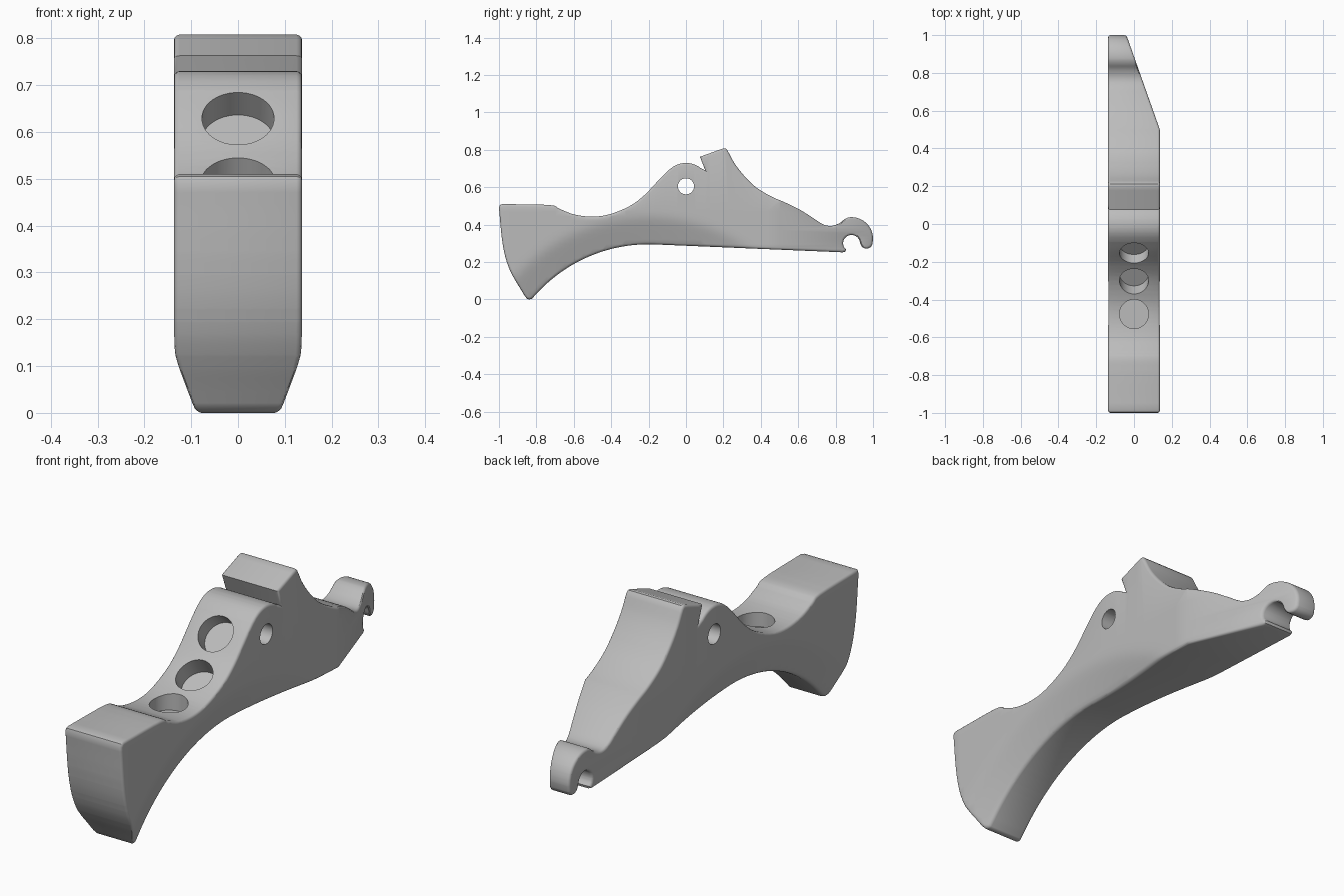
import bpy, bmesh
from math import sin, cos, radians, sqrt, hypot
from mathutils import Vector, Matrix

cube = bpy.data.objects.get("Cube")
if cube:
    bpy.data.objects.remove(cube, do_unlink=True)

HALF = 0.137
PIVOT = (0, 0.605)
ARCH = (-0.2, -0.515)
ARCH_R = 0.81


def arc(centre, r, start, end, n):
    """Points on an arc in the side plane, angles in degrees."""
    angles = [radians(start + (end - start) * i / n) for i in range(n + 1)]
    return [(centre[0] + r * cos(a), centre[1] + r * sin(a)) for a in angles]


def spline(points, n=4):
    """Smooth curve through the points."""
    p = [Vector(q) for q in points]
    p = [2 * p[0] - p[1]] + p + [2 * p[-1] - p[-2]]
    out = []
    for a, b, c, d in zip(p, p[1:], p[2:], p[3:]):
        for i in range(n):
            t = i / n
            out.append(tuple(b + (c - a) * t / 2
                             + (a - b * 2.5 + c * 2 - d / 2) * t * t
                             + (b * 1.5 - a / 2 - c * 1.5 + d / 2) * t ** 3))
    return out + [tuple(points[-1])]


# Side outline, clockwise from the toe
front = spline([(-0.862, 0.018), (-0.943, 0.16), (-0.98, 0.294), (-1, 0.49)])
saddle = spline([(-0.98, 0.51), (-0.73, 0.505), (-0.675, 0.484), (-0.6, 0.455),
                 (-0.505, 0.443), (-0.41, 0.455), (-0.3, 0.5), (-0.22, 0.56),
                 (-0.14, 0.645), (-0.095, 0.69)])
boss = arc(PIVOT, 0.125, 128, 50, 14) + [(0.103, 0.69)]
block = [(0.075, 0.763), (0.2, 0.808), (0.212, 0.807)]
back = spline([(0.222, 0.797), (0.26, 0.727), (0.315, 0.657), (0.377, 0.598),
               (0.457, 0.55), (0.527, 0.52), (0.607, 0.481), (0.677, 0.437),
               (0.73, 0.403), (0.773, 0.393), (0.815, 0.405), (0.845, 0.427)])
hook = (arc((0.885, 0.325), 0.115, 100, 0, 16)
        + arc((0.965, 0.305), 0.033, -15, -165, 8)
        + arc((0.885, 0.3), 0.045, 8, 205, 18))
lip = [(0.856, 0.267), (0.852, 0.256), (0.838, 0.252)]
arch = arc(ARCH, ARCH_R, 88, 138, 40)
toe = [(-0.825, 0.003), (-0.838, 0), (-0.85, 0.004)]
outline = front + [(-0.995, 0.505)] + saddle + boss + block + back + hook + lip + arch + toe

# Extruded body with rounded rims
bm = bmesh.new()
cap = bm.faces.new([bm.verts.new((-HALF, y, z)) for y, z in outline])
new = bmesh.ops.extrude_face_region(bm, geom=[cap], use_keep_orig=True)["geom"]
moved = [g for g in new if isinstance(g, bmesh.types.BMVert)]
bmesh.ops.translate(bm, verts=moved, vec=(2 * HALF, 0, 0))
bmesh.ops.recalc_face_normals(bm, faces=bm.faces)
rims = [e for e in bm.edges if any(len(f.verts) > 4 for f in e.link_faces)]
bmesh.ops.bevel(bm, geom=rims, offset=0.012, segments=3, profile=0.5,
                affect="EDGES", clamp_overlap=False)


def slice_mesh(co, no):
    geom = bm.verts[:] + bm.edges[:] + bm.faces[:]
    bmesh.ops.bisect_plane(bm, geom=geom, dist=1e-5, plane_co=co, plane_no=no)


# Cuts that let the sides bend: the taper line and the flared arch
slice_mesh((0, 0.5, 0), (0, 1, 0))
for i in range(56):
    slice_mesh((0, -0.947 + i * 0.025, 0), (0, 1, 0))
for i in range(19):
    slice_mesh((0, 0, 0.021 + i * 0.025), (0, 0, 1))

for v in bm.verts:
    side = 1 if v.co.x > 0 else -1
    # Conical chamfer along the arch
    t = ARCH_R + 0.145 - hypot(v.co.y - ARCH[0], v.co.z - ARCH[1])
    v.co.x -= side * 0.35 * (t + sqrt(t * t + 0.0004)) / 2
    # Taper of the left side toward the hook
    if side > 0 and v.co.y > 0.5:
        v.co.x -= (v.co.y - 0.5) * 0.354

mesh = bpy.data.meshes.new("lever_body")
bm.to_mesh(mesh)
bm.free()
body = bpy.data.objects.new("lever_body", mesh)
bpy.context.collection.objects.link(body)


def cutter(name, matrix, radius, bottom, top):
    """Cylinder along local z, subtracted from the body."""
    b = bmesh.new()
    shift = Matrix.Translation((0, 0, (bottom + top) / 2))
    bmesh.ops.create_cone(b, cap_ends=True, segments=48, radius1=radius,
                          radius2=radius, depth=top - bottom, matrix=matrix @ shift)
    m = bpy.data.meshes.new(name)
    b.to_mesh(m)
    b.free()
    ob = bpy.data.objects.new(name, m)
    ob.hide_render = True
    bpy.context.collection.objects.link(ob)
    mod = body.modifiers.new(name, "BOOLEAN")
    mod.operation, mod.solver, mod.object = "DIFFERENCE", "EXACT", ob
    return ob


# Pivot hole and three blind finger pockets
cutters = [cutter("pivot_cutter", Matrix.Translation((0, *PIVOT))
                  @ Matrix.Rotation(radians(90), 4, "Y"), 0.043, -1, 1)]
for y, z, tilt, depth in [(-0.153, 0.628, 45, 0.065), (-0.3, 0.5, 31, 0.075),
                          (-0.477, 0.444, 0, 0.06)]:
    place = Matrix.Translation((0, y, z)) @ Matrix.Rotation(radians(tilt), 4, "X")
    cutters.append(cutter("pocket_cutter", place, 0.077, -depth, 0.15))

# Bake the cuts
bpy.context.view_layer.update()
deps = bpy.context.evaluated_depsgraph_get()
baked = bpy.data.meshes.new_from_object(body.evaluated_get(deps))
body.modifiers.clear()
body.data = baked
for ob in cutters:
    bpy.data.objects.remove(ob, do_unlink=True)

# Plain grey metal
grey = bpy.data.materials.new("grey_metal")
grey.use_nodes = True
colour = (0.5, 0.5, 0.5, 1)
grey.diffuse_color = colour
grey.node_tree.nodes["Principled BSDF"].inputs["Base Color"].default_value = colour
body.data.materials.clear()
body.data.materials.append(grey)

for ob in bpy.context.selected_objects:
    ob.select_set(False)
body.select_set(True)
bpy.context.view_layer.objects.active = body
bpy.ops.object.shade_smooth_by_angle(angle=radians(32))
